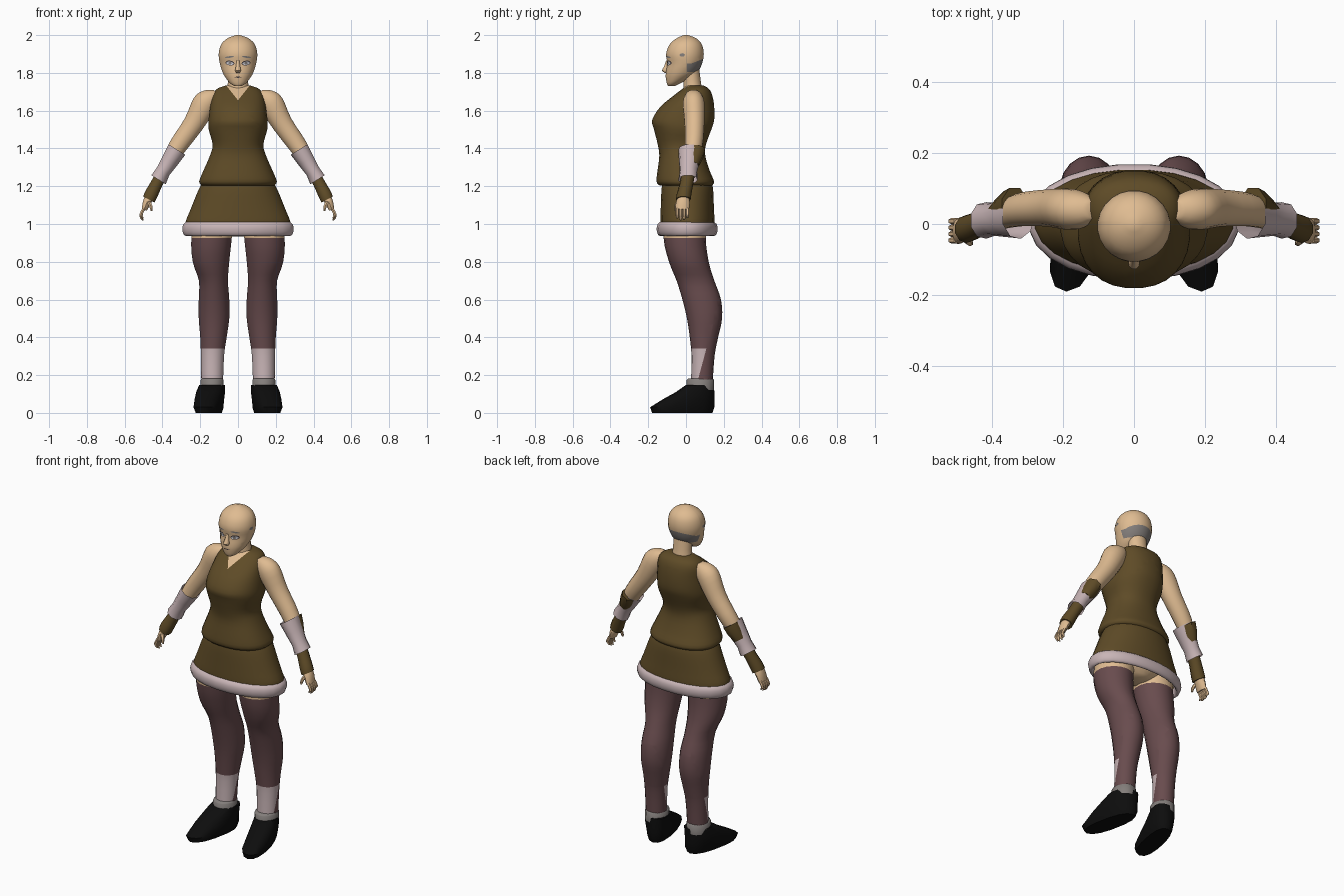
import bpy, bmesh, math
from mathutils import Vector
from mathutils.bvhtree import BVHTree

if "Cube" in bpy.data.objects:
    bpy.data.objects.remove(bpy.data.objects["Cube"])


def material(name, r, g, b):
    m = bpy.data.materials.new(name)
    m.diffuse_color = (r, g, b, 1)
    m.use_nodes = True
    m.node_tree.nodes["Principled BSDF"].inputs["Base Color"].default_value = m.diffuse_color
    return m


SKIN = material("skin", .74, .50, .285)
BROWN = material("brown cloth", .112, .07, .02)
FUR = material("pale fur", .58, .46, .47)
STOCKING = material("plum stocking", .14, .072, .076)
BLACK = material("black leather", .004, .004, .004)
GREY = material("grey", .23, .21, .20)
DARK = material("dark line", .06, .045, .045)
EYE = material("eye white", .62, .62, .68)


def finish(bm, name, mats, angle=50):
    bmesh.ops.recalc_face_normals(bm, faces=bm.faces)
    me = bpy.data.meshes.new(name)
    bm.to_mesh(me)
    bm.free()
    ob = bpy.data.objects.new(name, me)
    bpy.context.collection.objects.link(ob)
    for m in mats:
        me.materials.append(m)
    bpy.ops.object.select_all(action='DESELECT')
    ob.select_set(True)
    bpy.context.view_layer.objects.active = ob
    bpy.ops.object.shade_smooth_by_angle(angle=math.radians(angle))
    return ob


def spline(rows, steps):
    """Catmull-Rom through the station rows."""
    out = []
    for i in range(len(rows) - 1):
        p0, p1, p2, p3 = (rows[max(0, min(len(rows) - 1, i + k))] for k in (-1, 0, 1, 2))
        for j in range(steps):
            t = j / steps
            out.append([.5 * (2 * b + (c - a) * t + (2 * a - 5 * b + 4 * c - d) * t * t
                              + (3 * b - a - 3 * c + d) * t ** 3)
                        for a, b, c, d in zip(p0, p1, p2, p3)])
    return out + [list(rows[-1])]


def loft(name, rows, mats, n=20, steps=3, power=2, tilt=0, skew=0, side=1,
         cap=True, cuts=(), rule=None):
    """Skin elliptical rings given as (x, y, z, rx, ry)."""
    bm = bmesh.new()
    rings = []
    ct, st = math.cos(math.radians(tilt)), math.sin(math.radians(tilt))
    for x, y, z, rx, ry in spline(rows, steps):
        ring = []
        for i in range(n):
            a = 2 * math.pi * (i + .5) / n
            c, s = math.cos(a), math.sin(a)
            u = rx * math.copysign(abs(c) ** (2 / power), c)
            v = ry * math.copysign(abs(s) ** (2 / power), s)
            ring.append(bm.verts.new((side * (x + u * ct + v * skew), y + v, z + u * st)))
        rings.append(ring)
    for a, b in zip(rings, rings[1:]):
        for i in range(n):
            j = (i + 1) % n
            bm.faces.new((a[i], a[j], b[j], b[i]))
    if cap:
        bm.faces.new(rings[0])
        bm.faces.new(rings[-1])
    for co, no in cuts:
        bmesh.ops.bisect_plane(bm, geom=bm.verts[:] + bm.edges[:] + bm.faces[:],
                               plane_co=co, plane_no=no, dist=1e-5)
    if rule:
        for f in bm.faces:
            f.material_index = rule(f.calc_center_median())
    return finish(bm, name, mats)


def fb(z, rx, front, back):
    """Ring from its front and back limits."""
    return (0, (front + back) / 2, z, rx, (back - front) / 2)


# Head with the grey hairline patch at the nape
def head_rule(c):
    return int(c.y > .005 and 1.805 < c.z < 1.85 + .4 * max(0, c.y - .03))


head = loft("head", [fb(1.73, .018, -.095, -.06), fb(1.745, .042, -.102, -.03),
                     fb(1.78, .07, -.108, .035), fb(1.81, .085, -.106, .066),
                     fb(1.85, .097, -.100, .086), fb(1.90, .103, -.106, .095),
                     fb(1.95, .09, -.088, .085), fb(1.982, .058, -.052, .056),
                     fb(2.0, .012, -.012, .012)], [SKIN, GREY], n=24,
            cuts=[((0, .005, 0), (0, 1, 0)), ((0, 0, 1.805), (0, 0, 1)),
                  ((0, .03, 1.85), (0, -.4, 1))], rule=head_rule)
loft("neck", [(0, .04, 1.66, .075, .06), (0, .035, 1.73, .056, .048),
              (0, .025, 1.83, .055, .045)], [SKIN], n=16)
loft("nose", [(0, -.098, 1.865, .008, .008), (0, -.104, 1.835, .012, .013),
              (0, -.110, 1.812, .017, .018), (0, -.104, 1.80, .01, .008)], [SKIN], n=8, steps=2)

tree = BVHTree.FromPolygons([v.co for v in head.data.vertices],
                            [list(p.vertices) for p in head.data.polygons])


def decal(name, mat, u, z, ru, rz, lift=.002, slope=0, axis='y', side=1):
    """Thin elliptical plate laid on the head, seen along one axis."""
    bm = bmesh.new()
    pts = [(0, 0)] + [(math.cos(k * math.pi / 6), math.sin(k * math.pi / 6)) for k in range(12)]
    vs = []
    for a, b in pts:
        uu, zz = u + a * ru, z + b * rz + slope * a * ru
        if axis == 'y':
            o, d = Vector((uu * side, -1, zz)), Vector((0, 1, 0))
        else:
            o, d = Vector((side, uu, zz)), Vector((-side, 0, 0))
        vs.append(bm.verts.new(tree.ray_cast(o, d)[0] - d * lift))
    for k in range(12):
        bm.faces.new((vs[0], vs[1 + k], vs[1 + (k + 1) % 12]))
    finish(bm, name, [mat])


# Painted face
for s, tag in ((-1, "right"), (1, "left")):
    decal(tag + "_eye_outline", DARK, .043, 1.852, .024, .013, .002, .1, side=s)
    decal(tag + "_eye", EYE, .043, 1.851, .019, .009, .0035, .1, side=s)
    decal(tag + "_iris", GREY, .042, 1.851, .008, .008, .005, side=s)
    decal(tag + "_brow", GREY, .045, 1.884, .024, .0045, .002, -.1, side=s)
    decal(tag + "_ear_mark", GREY, -.02, 1.895, .014, .009, .002, axis='x', side=s)
decal("mouth", DARK, 0, 1.777, .02, .003)

# Sleeveless top with V neck
TIP = 1.655
loft("top", [fb(1.732, .07, .0, .095), fb(1.715, .112, -.02, .122),
             fb(1.68, .136, -.066, .14), fb(1.62, .148, -.137, .15),
             fb(1.55, .157, -.18, .15), fb(1.50, .156, -.17, .135),
             fb(1.42, .135, -.15, .106), fb(1.36, .15, -.142, .103),
             fb(1.28, .185, -.152, .127), fb(1.225, .207, -.157, .15),
             fb(1.205, .195, -.142, .14)],
     [BROWN, SKIN], n=28, power=2.25,
     cuts=[((0, 0, TIP), (-1.25, 0, 1)), ((0, 0, TIP), (1.25, 0, 1))],
     rule=lambda c: int(c.y < .03 and c.z > TIP + 1.25 * abs(c.x)))

# Skirt and fur hem
loft("skirt", [(0, .006, 1.22, .188, .13), (0, .007, 1.18, .211, .138),
               (0, .007, 1.08, .252, .142), (0, .008, 1.01, .28, .145),
               (0, .008, .97, .275, .142)], [BROWN], n=24, power=2.1, cap=False)
loft("fur_hem", [(0, .006, z, r, r - .134) for z, r in
                 ((.985, .262), (.95, .265), (.937, .277), (.945, .29), (.972, .297),
                  (1.0, .291), (1.014, .272))], [FUR], n=24, steps=2, power=2.1, cap=False)
loft("hips", [(0, .01, 1.18, .17, .12), (0, .01, 1.06, .20, .125),
              (0, .015, .98, .15, .11), (0, .02, .935, .05, .06)], [SKIN])


# Legs: skin above the stocking, pale patch on the shin
def leg_rule(c):
    if c.z > .925:
        return 0
    return 2 if c.z < .34 and c.y < .062 + .27 * (c.z - .17) else 1


for s, tag in ((-1, "right"), (1, "left")):
    loft(tag + "_leg", [(.125, .01, 1.08, .105, .11), (.14, -.007, .93, .109, .112),
                        (.143, .015, .80, .098, .105), (.130, .05, .70, .078, .1),
                        (.127, .083, .60, .082, .102), (.127, .098, .50, .082, .093),
                        (.130, .095, .40, .071, .075), (.135, .09, .30, .062, .061),
                        (.137, .083, .14, .058, .057)],
         [SKIN, STOCKING, FUR], n=18, side=s,
         cuts=[((0, 0, .925), (0, 0, 1)), ((0, 0, .34), (0, 0, 1)),
               ((0, .062, .17), (0, 1, -.27))], rule=leg_rule)
    loft(tag + "_sock", [(.137, .076, .182, .056, .064), (.137, .076, .174, .063, .073),
                         (.137, .076, .12, .063, .072)], [GREY], n=14, steps=1, side=s)
    loft(tag + "_shoe", [(.137, .074, .148, .066, .074), (.145, .048, .11, .072, .102),
                         (.152, .012, .07, .072, .138), (.156, -.02, .03, .07, .17),
                         (.155, -.02, 0, .058, .16)],
         [BLACK], n=14, steps=1, power=2.4, skew=-.2, side=s)

    # Arms, fur cuffs and gloves
    loft(tag + "_arm", [(.115, .04, 1.70, .02, .025), (.14, .04, 1.68, .05, .045),
                        (.178, .041, 1.635, .066, .058), (.235, .045, 1.53, .056, .053),
                        (.32, .04, 1.41, .049, .047), (.38, .02, 1.31, .036, .036)],
         [SKIN], n=16, tilt=32, side=s)
    loft(tag + "_elbow_flap", [(.335, .05, 1.395, .045, .056), (.355, .042, 1.355, .044, .052),
                               (.38, .03, 1.31, .036, .04)], [BROWN], n=8, steps=1, tilt=32, side=s)
    loft(tag + "_fur_cuff", [(.325, .022, 1.395, .054, .064), (.362, .018, 1.335, .047, .056),
                             (.397, .013, 1.28, .04, .047), (.422, .01, 1.235, .046, .052)],
         [FUR], n=9, steps=1, tilt=32, side=s, cap=False)
    loft(tag + "_glove", [(.40, .012, 1.27, .034, .036), (.43, .003, 1.215, .033, .036),
                          (.458, -.01, 1.16, .037, .039), (.472, -.014, 1.13, .036, .039)],
         [BROWN], n=10, steps=2, tilt=28, side=s)

    # Hand with fingers and thumb
    loft(tag + "_palm", [(.47, -.014, 1.14, .026, .032), (.484, -.017, 1.11, .022, .037),
                         (.496, -.02, 1.075, .015, .036)], [SKIN], n=10, steps=2, tilt=20, side=s)
    for k in range(4):
        y, drop = -.046 + .018 * k, (.01, 0, .003, .014)[k]
        loft(f"{tag}_finger_{k + 1}", [(.496, y, 1.085, .011, .009), (.512, y, 1.055, .010, .009),
                                       (.511, y, 1.03 + drop, .008, .008),
                                       (.502, y, 1.018 + drop, .004, .004)],
             [SKIN], n=6, steps=2, side=s)
    loft(tag + "_thumb", [(.474, -.04, 1.12, .012, .012), (.462, -.052, 1.095, .010, .010),
                          (.458, -.056, 1.07, .005, .005)], [SKIN], n=6, steps=2, side=s)
